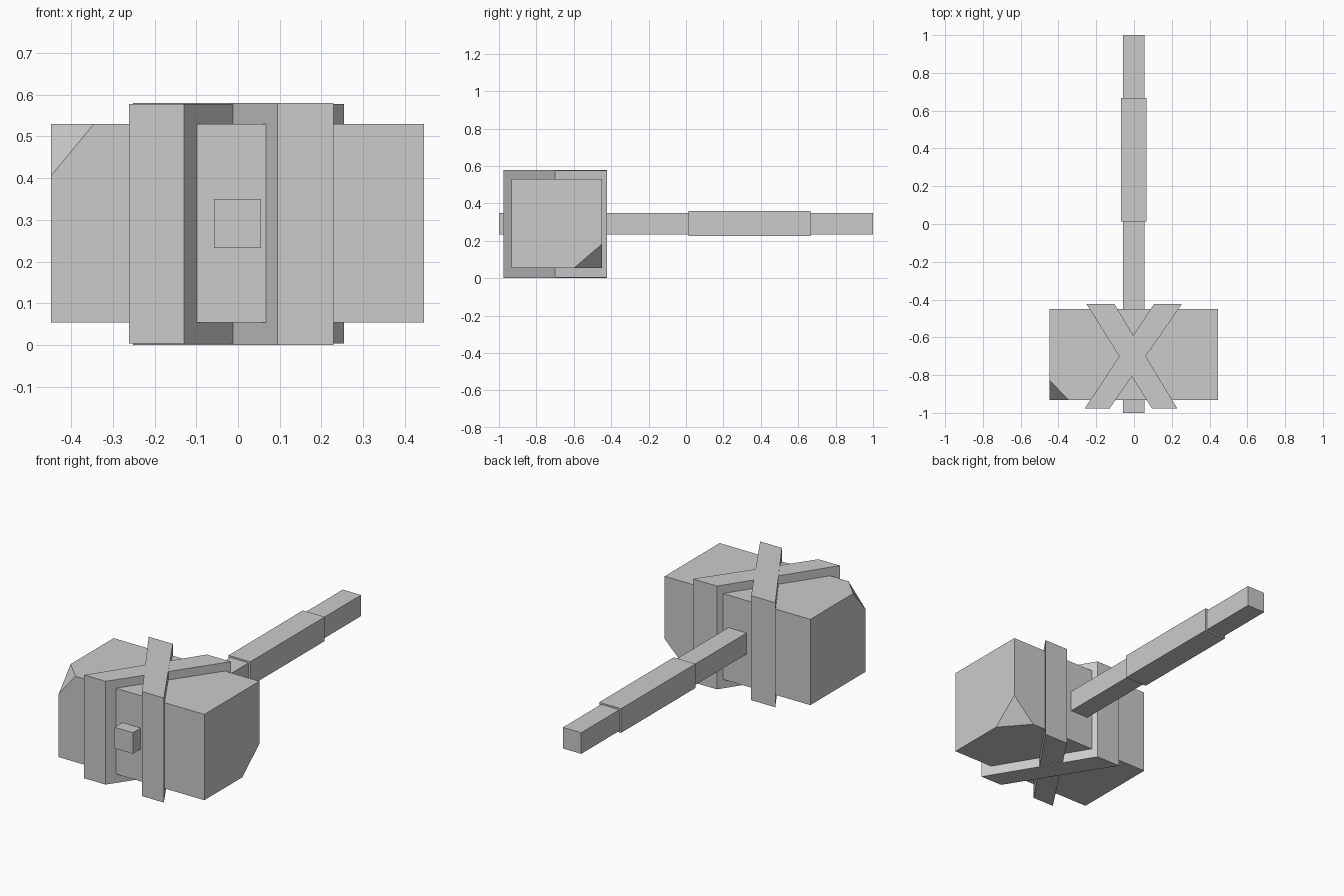
import bpy, bmesh
from mathutils import Vector

cube = bpy.data.objects.get("Cube")
if cube:
    bpy.data.objects.remove(cube, do_unlink=True)

# One plain grey for the whole hammer
GREY = (0.6, 0.6, 0.6, 1.0)
grey = bpy.data.materials.new("plain grey")
grey.use_nodes = True
grey.diffuse_color = GREY
grey.node_tree.nodes["Principled BSDF"].inputs["Base Color"].default_value = GREY


def finish(name, bm):
    bmesh.ops.recalc_face_normals(bm, faces=bm.faces)
    mesh = bpy.data.meshes.new(name)
    bm.to_mesh(mesh)
    bm.free()
    mesh.materials.append(grey)
    obj = bpy.data.objects.new(name, mesh)
    bpy.context.collection.objects.link(obj)
    return obj


def prism(outline, z0, z1):
    """Extrude a flat outline in x, y from z0 up to z1."""
    bm = bmesh.new()
    face = bm.faces.new([bm.verts.new((x, y, z0)) for x, y in outline])
    top = bmesh.ops.extrude_face_region(bm, geom=[face])["geom"]
    verts = [g for g in top if isinstance(g, bmesh.types.BMVert)]
    bmesh.ops.translate(bm, verts=verts, vec=(0, 0, z1 - z0))
    return bm


def box(x0, x1, y0, y1, z0, z1):
    return prism([(x0, y0), (x1, y0), (x1, y1), (x0, y1)], z0, z1)


def chip(bm, corner, cut):
    """Slice off a corner; cut gives the signed inward length along each axis."""
    corner = Vector(corner)
    normal = -Vector([1 / c for c in cut])
    point = corner + Vector((cut[0], 0, 0))
    geom = bm.verts[:] + bm.edges[:] + bm.faces[:]
    bmesh.ops.bisect_plane(bm, geom=geom, plane_co=point, plane_no=normal,
                           clear_outer=True)
    bmesh.ops.holes_fill(bm, edges=[e for e in bm.edges if e.is_boundary], sides=0)


# Head block with two chipped corners
head = box(-0.448, 0.446, -0.932, -0.45, 0.054, 0.53)
bmesh.ops.recalc_face_normals(head, faces=head.faces)
chip(head, (-0.448, -0.932, 0.53), (0.103, 0.105, -0.125))
chip(head, (0.446, -0.45, 0.054), (-0.13, -0.15, 0.128))
finish("hammer_head", head)

# Two crossing straps around the head
FRONT, BACK = -0.977, -0.423
finish("strap_left_back", prism(
    [(-0.261, FRONT), (-0.129, FRONT), (0.254, BACK), (0.106, BACK)], 0.004, 0.577))
finish("strap_right_back", prism(
    [(0.095, FRONT), (0.229, FRONT), (-0.104, BACK), (-0.252, BACK)], 0.0, 0.58))

# Handle running right through the head, and its thicker grip
finish("handle", box(-0.057, 0.055, -1.0, 1.0, 0.233, 0.35))
finish("grip", box(-0.068, 0.066, 0.014, 0.666, 0.225, 0.359))
